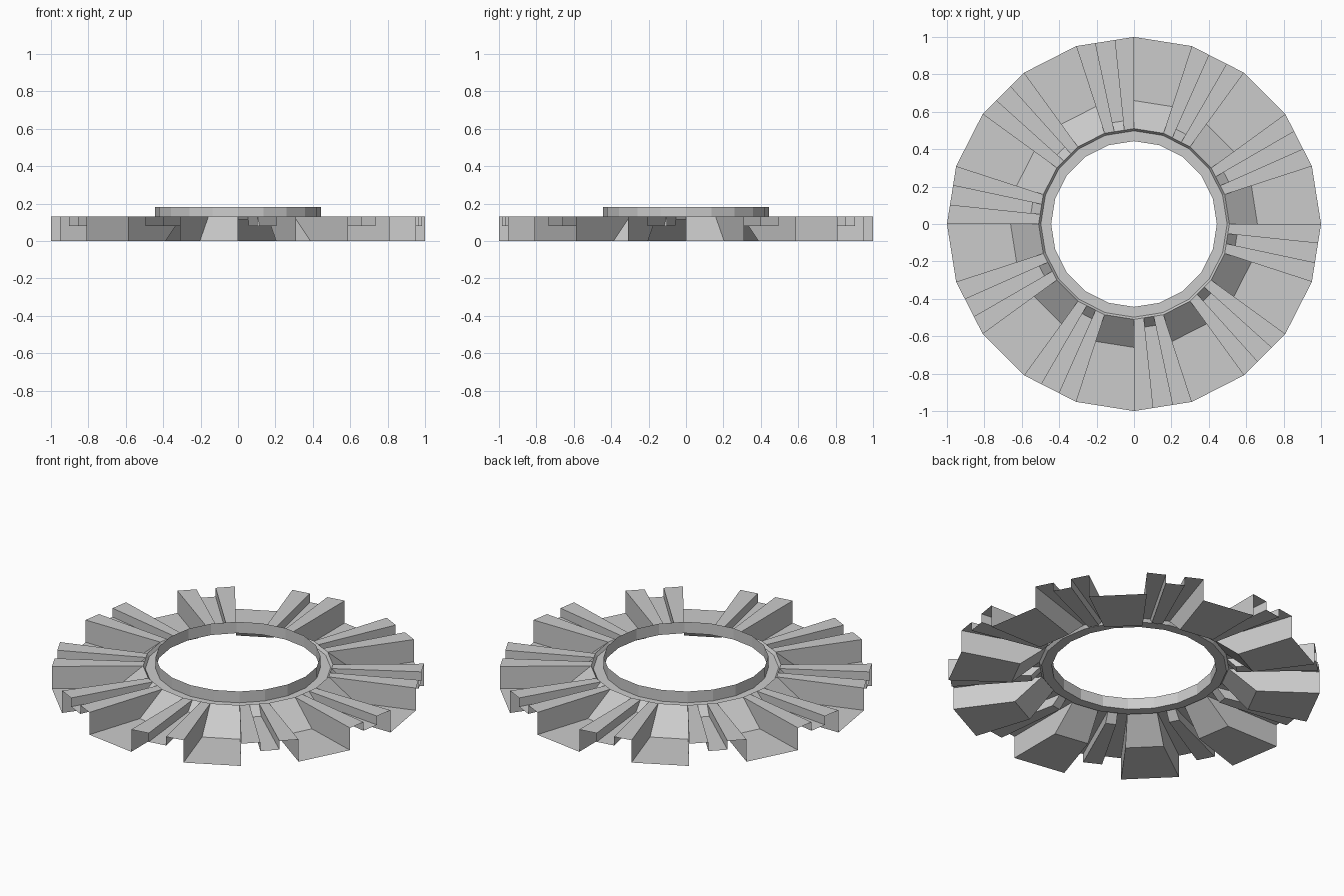
import bpy, bmesh, math
from mathutils import Vector

if "Cube" in bpy.data.objects:
    bpy.data.objects.remove(bpy.data.objects["Cube"])

N = 20                       # sides of the ring
R_OUT, R_IN = 1.0, 0.51      # outer rim, inner end of the ribs
Z_TOP = 0.132                # height of the ribs


def corner(k):
    a = 2 * math.pi * k / N
    return Vector((math.cos(a), math.sin(a), 0))


def at(d, r, z):
    return (d.x * r, d.y * r, z)


def finish(name, faces):
    """Open sheet from face point lists, welded, with normals facing up."""
    bm = bmesh.new()
    for f in faces:
        bm.faces.new([bm.verts.new(p) for p in f])
    bmesh.ops.remove_doubles(bm, verts=bm.verts, dist=1e-4)
    bmesh.ops.recalc_face_normals(bm, faces=bm.faces)
    if sum(f.normal.z * f.calc_area() for f in bm.faces) < 0:
        bmesh.ops.reverse_faces(bm, faces=bm.faces)
    me = bpy.data.meshes.new(name)
    bm.to_mesh(me)
    bm.free()
    ob = bpy.data.objects.new(name, me)
    bpy.context.collection.objects.link(ob)
    return ob


def flat(a, b):
    """Top of a raised rib between two directions."""
    return [[at(a, R_IN, Z_TOP), at(a, R_OUT, Z_TOP),
             at(b, R_OUT, Z_TOP), at(b, R_IN, Z_TOP)]]


def channel(a, b, r, z):
    """Open-ended groove: floor, sloped inner end, two side walls."""
    out = [[at(a, r, z), at(a, R_OUT, z), at(b, R_OUT, z), at(b, r, z)],
           [at(a, R_IN, Z_TOP), at(a, r, z), at(b, r, z), at(b, R_IN, Z_TOP)]]
    for d in (a, b):
        out.append([at(d, R_IN, Z_TOP), at(d, r, z),
                    at(d, R_OUT, z), at(d, R_OUT, Z_TOP)])
    return out


# Pleated disc: wide deep channels alternating with ribs holding a shallow slot
faces = []
for k in range(0, N, 2):
    a, b, c = corner(k), corner(k + 1), corner(k + 2)
    faces += channel(a, b, 0.66, 0.0)
    s, t = b.lerp(c, 1 / 3), b.lerp(c, 2 / 3)
    faces += flat(b, s) + channel(s, t, 0.56, 0.08) + flat(t, c)
finish("pleated_disc", faces)

# Inner collar: small lip, flat flange and upright rim
profile = [(R_IN, Z_TOP), (0.498, 0.115), (0.443, 0.115), (0.443, 0.182)]
faces = []
for k in range(N):
    a, b = corner(k), corner(k + 1)
    for (r0, z0), (r1, z1) in zip(profile, profile[1:]):
        faces.append([at(a, r0, z0), at(b, r0, z0), at(b, r1, z1), at(a, r1, z1)])
finish("inner_collar", faces)
